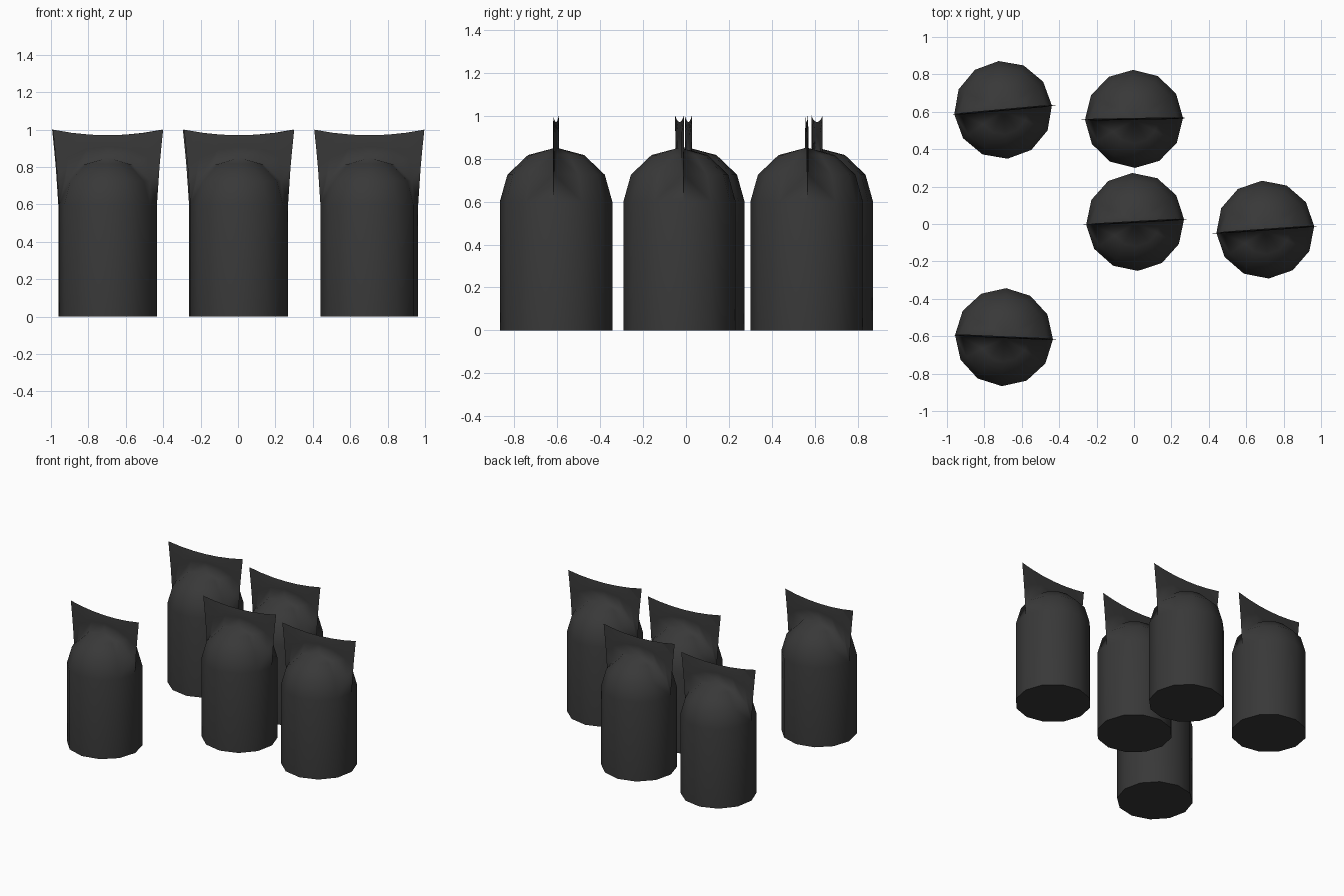
import bpy, bmesh
from math import radians, sin, cos, pi, degrees

if "Cube" in bpy.data.objects:
    bpy.data.objects.remove(bpy.data.objects["Cube"])

R, SHOULDER, DOME = 0.262, 0.6, 0.25     # body radius, dome start, dome height
T = 0.005                                # half thickness of the pinched seam


def sack_mesh():
    bm = bmesh.new()

    def grid(rows):
        vs = [[bm.verts.new(p) for p in row] for row in rows]
        for a, b in zip(vs, vs[1:]):
            for i in range(len(a) - 1):
                bm.faces.new((a[i], a[i + 1], b[i + 1], b[i]))

    # front half of body and dome (six of twelve sides)
    rows = []
    for r, z in [(1, 0), (1, SHOULDER)] + [
            (cos(radians(e)), SHOULDER + DOME * sin(radians(e))) for e in (30, 60, 90)]:
        row = []
        for i in range(7):
            a = pi + i * pi / 6
            y = R * r * sin(a)
            if z > SHOULDER:
                y = min(y, -T)
            elif i in (0, 6):
                y = 0
            row.append((R * r * cos(a), y, z))
        rows.append(row)
    grid(rows)

    # front side of the flat pinched fin, growing out of the dome's middle line
    fin = []
    for t in (0, 0.5, 0.75, 1):
        row = []
        for i in range(7):
            s = i / 3 - 1
            a = pi - i * pi / 6
            bx, bz = R * cos(a), SHOULDER + DOME * sin(a)
            tx, tz = 0.295 * s, 0.97 + 0.03 * s * s
            k = t ** 1.3 if i in (0, 6) else t
            edge = t == 1 or i in (0, 6)
            row.append((bx + (tx - bx) * k, 0 if edge else -T, bz + (tz - bz) * t))
        fin.append(row)
    grid(fin)
    bmesh.ops.remove_doubles(bm, verts=bm.verts[:], dist=0.0005)

    # back half
    bmesh.ops.mirror(bm, geom=bm.verts[:] + bm.edges[:] + bm.faces[:],
                     axis='Y', merge_dist=0.0005)
    bmesh.ops.remove_doubles(bm, verts=bm.verts[:], dist=0.0005)
    bmesh.ops.dissolve_degenerate(bm, edges=bm.edges[:], dist=0.0005)

    # base
    rim = [e for e in bm.edges if e.is_boundary and all(v.co.z < 0.01 for v in e.verts)]
    cap = bmesh.ops.contextual_create(bm, geom=rim)["faces"]
    bmesh.ops.recalc_face_normals(bm, faces=bm.faces[:])
    for f in bm.faces:
        f.smooth = f not in cap
    for e in bm.edges:
        if len(e.link_faces) == 2 and degrees(e.calc_face_angle(0)) > 100:
            e.smooth = False
    me = bpy.data.meshes.new("sack")
    bm.to_mesh(me)
    bm.free()
    return me


mat = bpy.data.materials.new("dark_plastic")
mat.diffuse_color = (0.04, 0.04, 0.04, 1)
mat.use_nodes = True
mat.node_tree.nodes["Principled BSDF"].inputs["Base Color"].default_value = mat.diffuse_color
mesh = sack_mesh()
mesh.materials.append(mat)

# five sacks, each turned a little: x, y, yaw
for n, (x, y, yaw) in enumerate([(-0.70, 0.61, 5.2), (0.0, 0.562, 1), (0.006, 0.011, 3.2),
                                 (0.702, -0.03, 4), (-0.695, -0.605, -2.5)]):
    ob = bpy.data.objects.new(f"sack_{n + 1}", mesh)
    ob.location = (x, y, 0)
    ob.rotation_euler.z = radians(yaw)
    bpy.context.collection.objects.link(ob)
